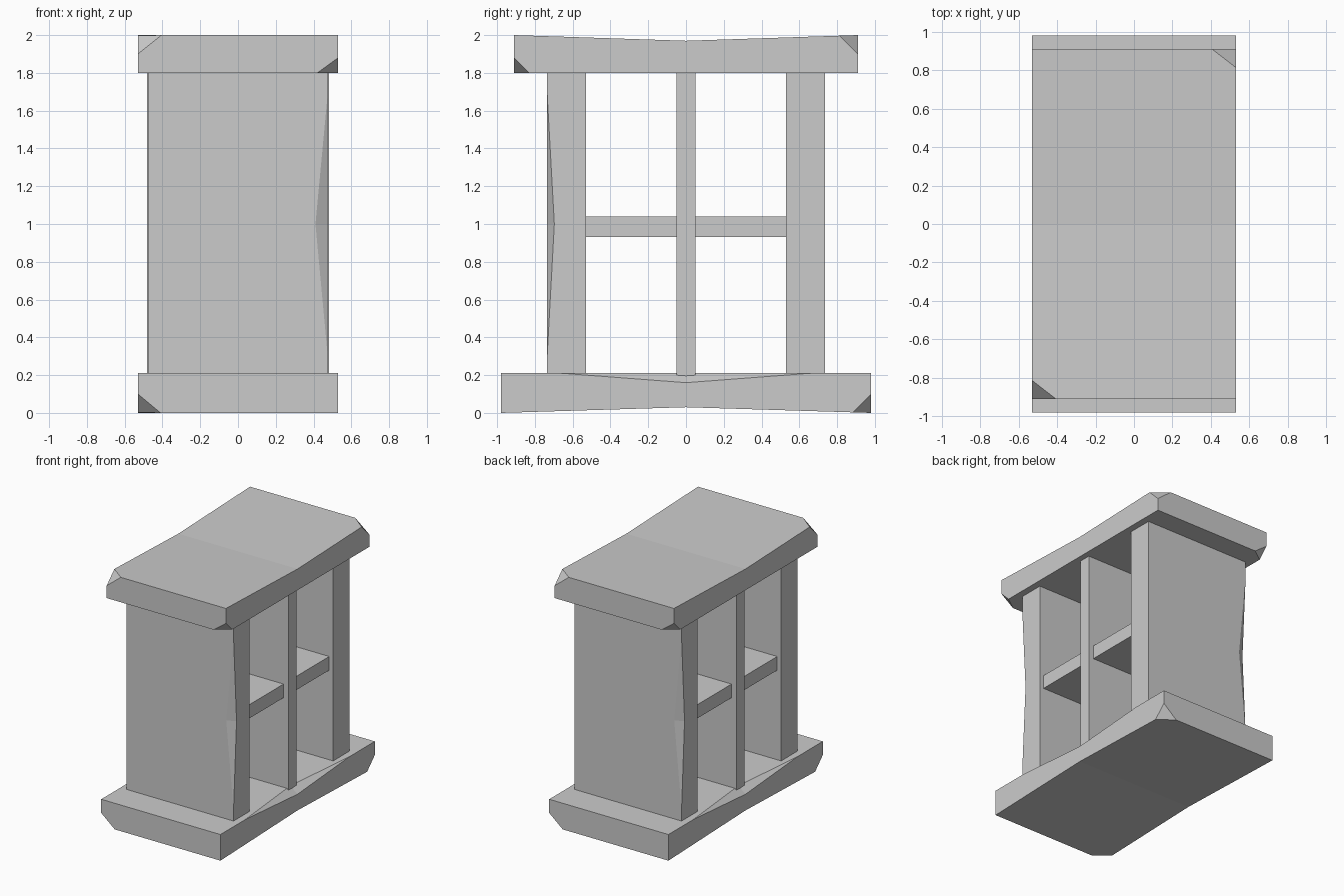
import bpy
import bmesh
from mathutils import Vector

old = bpy.data.objects.get("Cube")
if old:
    bpy.data.objects.remove(old, do_unlink=True)

stone = bpy.data.materials.new("pale_grey_stone")
stone.use_nodes = True
GREY = (0.6, 0.6, 0.6, 1)
stone.diffuse_color = GREY
stone.node_tree.nodes["Principled BSDF"].inputs["Base Color"].default_value = GREY


def box_mesh(lo, hi):
    bm = bmesh.new()
    bmesh.ops.create_cube(bm, size=1)
    lo, hi = Vector(lo), Vector(hi)
    for v in bm.verts:
        v.co = (lo + hi) / 2 + v.co * (hi - lo)
    return bm


def finish(bm, name):
    bmesh.ops.recalc_face_normals(bm, faces=bm.faces)
    mesh = bpy.data.meshes.new(name)
    bm.to_mesh(mesh)
    bm.free()
    mesh.materials.append(stone)
    ob = bpy.data.objects.new(name, mesh)
    bpy.context.collection.objects.link(ob)
    return ob


def sag(bm, side, depth):
    """Pull the middle of the top (side 1) or bottom (side -1) inwards."""
    geom = bm.verts[:] + bm.edges[:] + bm.faces[:]
    bmesh.ops.bisect_plane(bm, geom=geom, plane_co=(0, 0, 0), plane_no=(0, 1, 0))
    level = max(v.co.z * side for v in bm.verts)
    for v in bm.verts:
        if abs(v.co.y) < 0.001 and abs(v.co.z * side - level) < 0.001:
            v.co.z -= side * depth


def chip(bm, corner, signs, cut):
    """Slice one corner off, cut gives the length taken from each edge."""
    normal = Vector(s / c for s, c in zip(signs, cut))
    start = Vector(corner) - Vector((signs[0] * cut[0], 0, 0))
    geom = bm.verts[:] + bm.edges[:] + bm.faces[:]
    bmesh.ops.bisect_plane(bm, geom=geom, plane_co=start, plane_no=normal, clear_outer=True)
    bmesh.ops.holes_fill(bm, edges=[e for e in bm.edges if e.is_boundary])


def dent(ob, end_a, end_b, side_a, side_b, out):
    """Carve a shallow wedge from an edge running end_a to end_b."""
    pa, pb = Vector(side_a), Vector(side_b)
    mid = (pa + pb) / 2
    points = [mid + (p - mid) * 2 for p in (pa, pb)]
    points += [mid + (Vector(p) - mid) * 1.1 for p in (end_a, end_b)]
    points.append(mid + Vector(out))
    bm = bmesh.new()
    for p in points:
        bm.verts.new(p)
    bmesh.ops.convex_hull(bm, input=bm.verts[:])
    cutter = finish(bm, "dent_cutter")
    cutter.hide_render = True
    mod = ob.modifiers.new("dent", "BOOLEAN")
    mod.operation, mod.solver, mod.object = "DIFFERENCE", "EXACT", cutter
    bpy.context.view_layer.objects.active = ob
    bpy.ops.object.modifier_apply(modifier=mod.name)
    bpy.data.objects.remove(cutter, do_unlink=True)


W = 0.53               # half width of both slabs
BASE, CAP = 0.21, 1.8  # top of the base, underside of the cap

# Cap slab with a sagging top and four chipped corners
bm = box_mesh((-W, -0.91, CAP), (W, 0.91, 2))
sag(bm, 1, 0.03)
for s in (1, -1):
    chip(bm, (s * W, s * 0.91, 2), (s, s, 1), (0.125, 0.1, 0.1))
    chip(bm, (s * W, -s * 0.91, CAP), (s, -s, -1), (0.11, 0.08, 0.08))
finish(bm, "cap_slab")

# Base slab with a hollow underside, chipped corners and worn long edges
bm = box_mesh((-W, -0.98, 0), (W, 0.98, BASE))
sag(bm, -1, 0.03)
for s in (1, -1):
    chip(bm, (s * W, s * 0.98, 0), (s, s, -1), (0.12, 0.1, 0.1))
base = finish(bm, "base_slab")
for s in (1, -1):
    dent(base, (s * W, -0.66, BASE), (s * W, 0.66, BASE),
         (s * 0.465, 0, BASE), (s * W, 0, 0.16), (s * 0.3, 0, 0.3))

# End walls, each with one worn upright edge, and the shelves beside them
for s, label in ((1, "front"), (-1, "back")):
    ys = sorted((-s * 0.735, -s * 0.53))
    wall = finish(box_mesh((-0.475, ys[0], BASE), (0.475, ys[1], CAP)), label + "_wall")
    x, y = s * 0.475, -s * 0.735
    dent(wall, (x, y, 0.3), (x, y, 1.69),
         (s * 0.41, y, 1), (x, -s * 0.697, 1), (s * 0.3, -s * 0.3, 0))
    ys = sorted((-s * 0.53, -s * 0.05))
    finish(box_mesh((-0.44, ys[0], 0.93), (0.44, ys[1], 1.04)), label + "_shelf")

# Central divider, sunk slightly into the worn base edges
finish(box_mesh((-0.483, -0.05, BASE - 0.02), (0.483, 0.05, CAP)), "divider")
